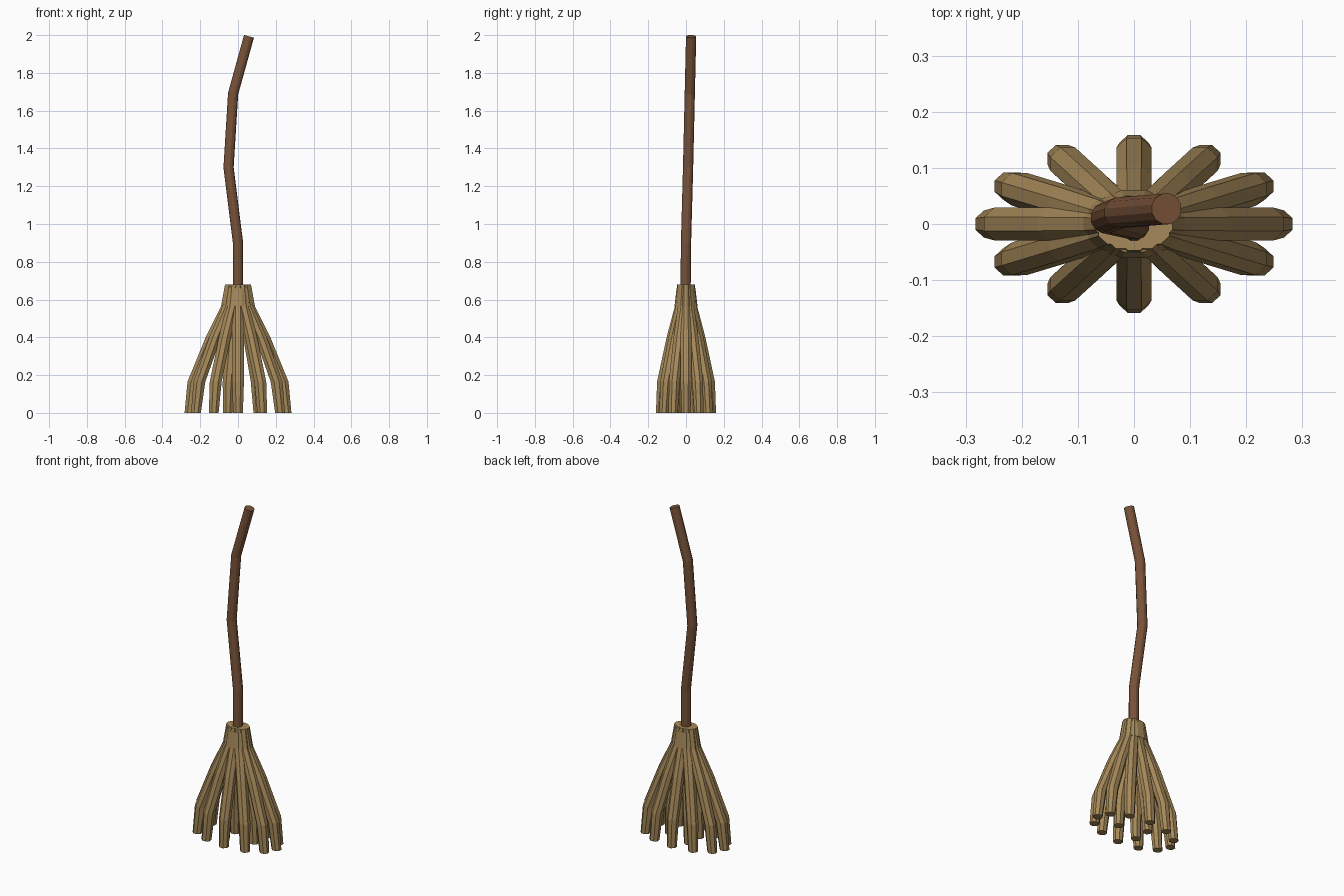
import bpy, bmesh
from math import cos, sin, pi, radians
from mathutils import Vector

if "Cube" in bpy.data.objects:
    bpy.data.objects.remove(bpy.data.objects["Cube"])


def material(name, color):
    m = bpy.data.materials.new(name)
    m.diffuse_color = color
    m.use_nodes = True
    m.node_tree.nodes["Principled BSDF"].inputs["Base Color"].default_value = m.diffuse_color
    return m


wood = material("dark_wood", (0.19, 0.085, 0.04, 1))
straw = material("straw", (0.38, 0.25, 0.1, 1))


def tube(bm, points, radii, sides, level=True, y_scale=1.0):
    """Sweep a polygon along points; level keeps every ring horizontal."""
    pts = [Vector(p) for p in points]
    rings = []
    for i, (p, r) in enumerate(zip(pts, radii)):
        if level:
            u, v = Vector((1, 0, 0)), Vector((0, y_scale, 0))
        else:
            t = (pts[min(i + 1, len(pts) - 1)] - pts[max(i - 1, 0)]).normalized()
            v = t.cross(Vector((1, 0, 0))).normalized()
            u = v.cross(t)
        rings.append([bm.verts.new(p + r * (cos(a) * u + sin(a) * v))
                      for a in [2 * pi * (k + 0.5) / sides for k in range(sides)]])
    for a, b in zip(rings, rings[1:]):
        for k in range(sides):
            n = (k + 1) % sides
            bm.faces.new((a[k], a[n], b[n], b[k]))
    bm.faces.new(rings[0])
    bm.faces.new(rings[-1])


def finish(bm, name, mat):
    bmesh.ops.recalc_face_normals(bm, faces=bm.faces)
    me = bpy.data.meshes.new(name)
    bm.to_mesh(me)
    bm.free()
    me.materials.append(mat)
    ob = bpy.data.objects.new(name, me)
    bpy.context.collection.objects.link(ob)
    return ob


# Crooked handle
bm = bmesh.new()
tube(bm, [(0, -0.003, 0.57), (0, 0, 0.9), (-0.05, 0.011, 1.3),
          (-0.026, 0.02, 1.69), (0.058, 0.027, 1.993)], [0.028] * 5, 12, level=False)
finish(bm, "handle", wood)

# Bristle path: (distance from centre, height, radius)
profile = [(0.257, 0.0, 0.028), (0.236, 0.165, 0.034), (0.14, 0.4, 0.034),
           (0.06, 0.565, 0.032), (0.042, 0.68, 0.029)]
FLAT = 0.525


def bristle(bm, angle, spread=1.0):
    c, s = cos(angle), sin(angle) * FLAT
    path = [(d * spread * c, d * spread * s, z) for d, z, r in profile]
    tube(bm, path, [r for d, z, r in profile], 8, y_scale=0.93)


# Outer ring of twelve bristles
bm = bmesh.new()
for i in range(12):
    bristle(bm, radians(30 * i))
finish(bm, "outer_bristles", straw)

# Three inner bristles
bm = bmesh.new()
for i in range(3):
    bristle(bm, radians(120 * i), 0.42)
finish(bm, "inner_bristles", straw)

# Binding collar filling the gaps at the neck
bm = bmesh.new()
tube(bm, [(0, 0, 0.565), (0, 0, 0.66)], [0.083, 0.068], 12, y_scale=0.76)
finish(bm, "binding", straw)
